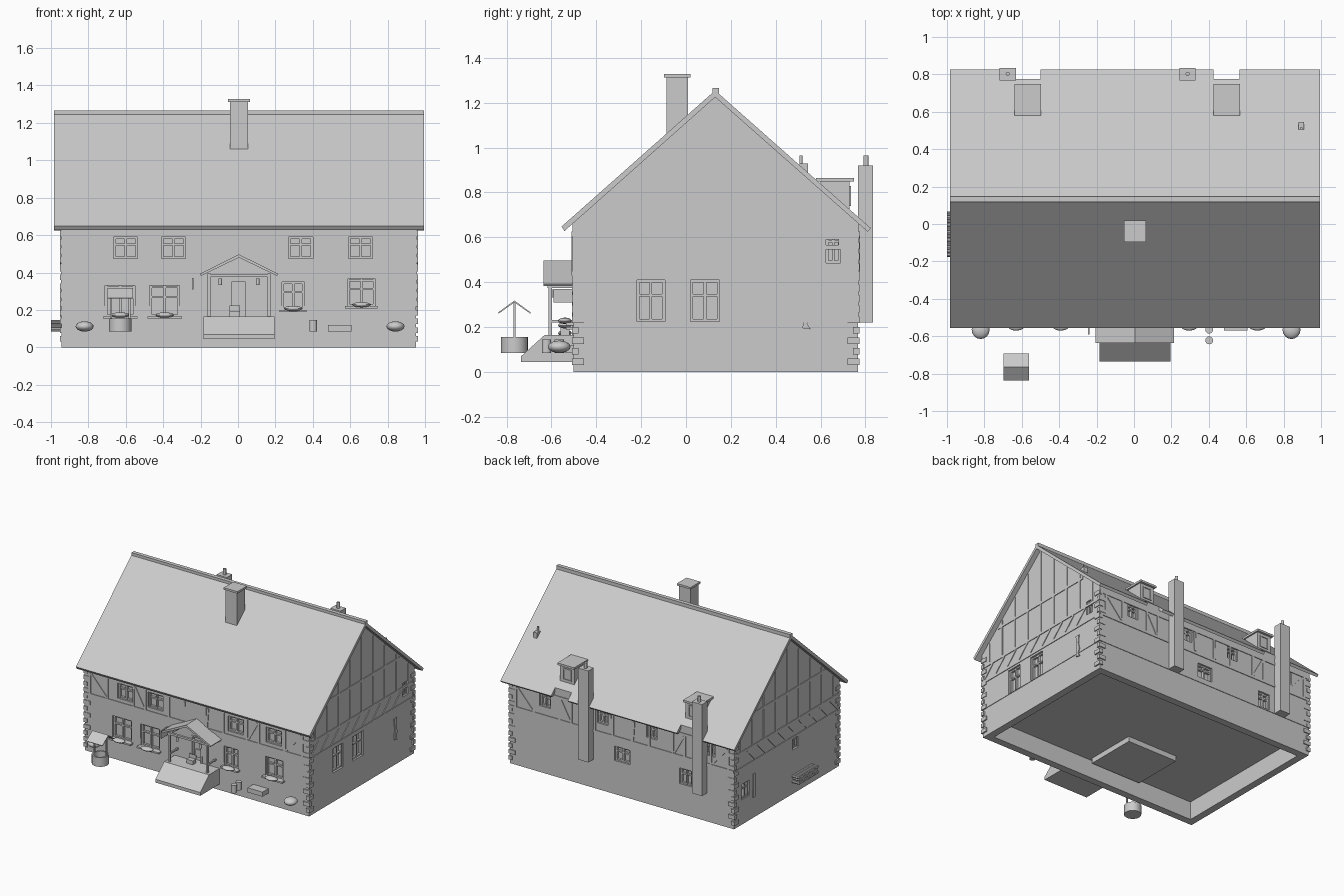
import bpy, bmesh, math
from mathutils import Vector, Matrix

cube = bpy.data.objects.get("Cube")
if cube:
    bpy.data.objects.remove(cube, do_unlink=True)

grey = bpy.data.materials.new("plain_grey")
grey.use_nodes = True
grey.diffuse_color = (0.6, 0.6, 0.6, 1)
grey.node_tree.nodes["Principled BSDF"].inputs["Base Color"].default_value = (0.6, 0.6, 0.6, 1)

X0, X1, Y0, Y1 = -0.947, 0.957, -0.505, 0.77   # outer wall faces
RIDGE = 0.13
PLINTH = 0.22

# Wall mappings: along the wall, up, outward
WALLS = {
    "front": lambda u, v, d: (u, Y0 - d, v),
    "back": lambda u, v, d: (u, Y1 + d, v),
    "right": lambda u, v, d: (X1 + d, u, v),
    "left": lambda u, v, d: (X0 - d, u, v),
}
along_x = lambda u, v, d: (d, u, v)
along_y = lambda u, v, d: (u, d, v)


def prism(bm, pts, a, b, fn):
    lo = [bm.verts.new(fn(u, v, a)) for u, v in pts]
    hi = [bm.verts.new(fn(u, v, b)) for u, v in pts]
    bm.faces.new(lo)
    bm.faces.new(hi)
    for i in range(len(pts)):
        j = (i + 1) % len(pts)
        bm.faces.new((lo[i], lo[j], hi[j], hi[i]))


def rect(bm, u0, u1, v0, v1, a, b, fn=along_y):
    prism(bm, [(u0, v0), (u1, v0), (u1, v1), (u0, v1)], a, b, fn)


def bar(bm, p, q, width, a, b, fn):
    p, q = Vector(p), Vector(q)
    n = (q - p).normalized().orthogonal() * width / 2
    prism(bm, [p + n, q + n, q - n, p - n], a, b, fn)


def make(name, bm, smooth=False):
    bmesh.ops.recalc_face_normals(bm, faces=bm.faces)
    me = bpy.data.meshes.new(name)
    bm.to_mesh(me)
    bm.free()
    ob = bpy.data.objects.new(name, me)
    bpy.context.collection.objects.link(ob)
    me.materials.append(grey)
    if smooth:
        bpy.ops.object.select_all(action='DESELECT')
        ob.select_set(True)
        bpy.context.view_layer.objects.active = ob
        bpy.ops.object.shade_smooth_by_angle(angle=math.radians(40))
    return ob


def box(name, x0, x1, y0, y1, z0, z1):
    bm = bmesh.new()
    rect(bm, x0, x1, z0, z1, y0, y1)
    return make(name, bm)


def solid(name, kind, loc, size):
    bm = bmesh.new()
    m = Matrix.Translation(loc) @ Matrix.Diagonal((*size, 1))
    if kind == "ball":
        bmesh.ops.create_uvsphere(bm, u_segments=16, v_segments=10, radius=0.5, matrix=m)
    else:
        bmesh.ops.create_cone(bm, cap_ends=True, segments=20, radius1=0.5, radius2=0.5, depth=1, matrix=m)
    return make(name, bm, True)


def cut(ob, *cutters):
    bpy.context.view_layer.objects.active = ob
    for c in cutters:
        c.hide_render = True
        mod = ob.modifiers.new("cut", 'BOOLEAN')
        mod.object, mod.operation, mod.solver = c, 'DIFFERENCE', 'EXACT'
        bpy.ops.object.modifier_apply(modifier=mod.name)


# Walls: hollow plinth and gabled upper body
inset = 0.004
plinth = box("plinth", X0 + inset, X1 - inset, Y0 + inset, Y1 - inset, 0, PLINTH)
bm = bmesh.new()
prism(bm, [(Y0, PLINTH), (Y1, PLINTH), (Y1, 0.665), (RIDGE, 1.235), (Y0, 0.665)], X0, X1, along_x)
walls = make("walls", bm)

# Windows: wall, centre, bottom, width, height
WINDOWS = [("front", u, 0.475, 0.13, 0.115) for u in (-0.6, -0.345, 0.335, 0.655)]
WINDOWS += [("front", -0.63, 0.165, 0.16, 0.165), ("front", -0.392, 0.165, 0.16, 0.165),
            ("front", 0.295, 0.2, 0.12, 0.15), ("front", 0.66, 0.22, 0.15, 0.145),
            ("right", -0.157, 0.225, 0.125, 0.185), ("right", 0.085, 0.225, 0.13, 0.185),
            ("right", 0.657, 0.485, 0.065, 0.105),
            ("left", 0.63, 0.19, 0.09, 0.12), ("left", 0.03, 0.34, 0.07, 0.1),
            ("back", 0, 0.26, 0.13, 0.11), ("back", -0.535, 0.23, 0.1, 0.12)]
WINDOWS += [("back", u, 0.51, 0.09, 0.1) for u in (0.655, 0.165, -0.25, -0.74)]
holes, frames, sills = bmesh.new(), bmesh.new(), bmesh.new()
for wall, u, v, w, h in WINDOWS:
    fn = WALLS[wall]
    a, b, top, t = u - w / 2, u + w / 2, v + h, 0.012
    rect(holes, a, b, v, top, -0.03, 0.03, fn)
    for x in (a, u - t / 2, b - t):
        rect(frames, x, x + t, v, top, -0.032, -0.012, fn)
    for z in (v, v + h * 0.6, top - t):
        rect(frames, a, b, z, z + t * 0.9, -0.032, -0.014, fn)
    if wall == "front" and v < 0.4:
        rect(sills, a - 0.012, b + 0.012, v - 0.012, v, -0.03, 0.03, fn)
        solid("window_flowers", "ball", fn(u, v + 0.008, 0.035), (0.1, 0.06, 0.028))
rect(holes, -0.045, 0.05, 0.165, 0.36, -0.03, 0.03, WALLS["front"])
make("window_frames", frames)
make("window_sills", sills)
hole_cutter = make("hole_cutter", holes)
hollow = box("hollow_cutter", X0 + 0.06, X1 - 0.06, Y0 + 0.06, Y1 - 0.06, -0.5, 0.14)
cut(plinth, hollow, hole_cutter)
cut(walls, hole_cutter)
box("cellar_block", -0.4, 0.03, -0.42, -0.02, 0.1, 0.15)

# Door with frame
bm = bmesh.new()
for x in (-0.045, 0.04):
    rect(bm, x, x + 0.01, 0.165, 0.36, -0.03, 0.004, WALLS["front"])
rect(bm, -0.045, 0.05, 0.35, 0.36, -0.03, 0.004, WALLS["front"])
rect(bm, -0.02, 0.025, 0.19, 0.25, -0.03, -0.022, WALLS["front"])
make("door_frame", bm)

# Timber framing
bm = bmesh.new()
roof_z = lambda y: 1.225 - 0.885 * abs(y - RIDGE)
P = 0.005
for wall in ("right", "left"):
    fn = WALLS[wall]
    for z in (0.435, 0.555):
        rect(bm, Y0, Y1, z - 0.01, z + 0.01, -P, P, fn)
    half = (1.225 - 0.82) / 0.885
    rect(bm, RIDGE - half, RIDGE + half, 0.79, 0.81, -P, P, fn)
    for i in range(9):
        y = -0.487 + i * 0.125
        bar(bm, (y, 0.446), (y + 0.1, 0.545), 0.016, -P, P, fn)
    for i in range(-4, 5):
        y = RIDGE + i * 0.14
        rect(bm, y - 0.009, y + 0.009, 0.56, roof_z(y) - 0.01, -P, P, fn)
for wall in ("front", "back"):
    fn = WALLS[wall]
    for z in (0.44, 0.615):
        rect(bm, X0, X1, z - 0.01, z + 0.01, -P, P, fn)
    for side in (-1, 1):
        for x in (0.08, 0.23, 0.43, 0.53, 0.75, 0.9):
            rect(bm, side * x - 0.008, side * x + 0.008, 0.45, 0.605, -P, P, fn)
        for x, y in ((0.76, 0.89), (0.44, 0.52), (0.09, 0.1)):
            bar(bm, (side * x, 0.455), (side * y, 0.6), 0.016, -P, P, fn)
make("timber_frame", bm)

# Corner stones, alternating long and short
bm = bmesh.new()
for i in range(13):
    z, long = 0.03 + i * 0.047, i % 2
    lx, ly = (0.05, 0.025) if long else (0.025, 0.05)
    for x, sx in ((X0, 1), (X1, -1)):
        for y, sy in ((Y0, 1), (Y1, -1)):
            rect(bm, x - sx * 0.006, x + sx * lx, z, z + 0.03, y - sy * 0.004, y + sy * ly)
make("corner_stones", bm)

# Bare patches of render on the end walls
bm = bmesh.new()
prism(bm, [(0.515, 0.36), (0.55, 0.36), (0.543, 0.3), (0.555, 0.25), (0.54, 0.215), (0.557, 0.19),
           (0.52, 0.195), (0.525, 0.28)], -0.002, 0.006, WALLS["right"])
rect(bm, 0.52, 0.545, 0.16, 0.34, -0.002, 0.006, WALLS["left"])
make("wall_patches", bm)

# Main roof, notched under the dormers
bm = bmesh.new()
prism(bm, [(RIDGE, 1.255), (-0.555, 0.648), (-0.542, 0.628), (RIDGE, 1.225), (0.81, 0.625), (0.825, 0.64)],
      -0.985, 0.995, along_x)
roof = make("roof", bm)
box("ridge_cap", -0.985, 0.995, 0.118, 0.148, 1.235, 1.265)
for x in (-0.569, 0.495):
    cutter = box("notch_cutter", x - 0.07, x + 0.07, 0.775, 0.9, 0.5, 0.8)
    cut(roof, cutter)
    bpy.data.objects.remove(cutter)
    box("dormer_body", x - 0.06, x + 0.06, 0.6, 0.73, 0.66, 0.85)
    box("dormer_roof", x - 0.071, x + 0.071, 0.58, 0.748, 0.848, 0.864)
    bm = bmesh.new()
    for dx in (-0.035, 0.027):
        rect(bm, x + dx, x + dx + 0.008, 0.74, 0.83, 0.728, 0.736)
    for z in (0.74, 0.822):
        rect(bm, x - 0.035, x + 0.035, z, z + 0.008, 0.728, 0.736)
    make("dormer_window", bm)
for ob in (hole_cutter, hollow):
    bpy.data.objects.remove(ob)

# Chimneys and roof vent
box("main_chimney", -0.043, 0.053, -0.088, 0.01, 1.0, 1.315)
box("main_chimney_cap", -0.053, 0.063, -0.097, 0.02, 1.313, 1.328)
for x in (-0.675, 0.287):
    box("rear_chimney", x - 0.043, x + 0.043, 0.768, 0.833, 0.22, 0.92)
    solid("chimney_pot", "drum", (x, 0.803, 0.94), (0.022, 0.022, 0.05))
box("roof_vent", 0.88, 0.91, 0.505, 0.545, 0.86, 0.93)
solid("vent_pipe", "drum", (0.895, 0.512, 0.94), (0.014, 0.014, 0.05))

# Porch: steps, posts, gabled roof, lamps and side signs
bm = bmesh.new()
prism(bm, [(-0.5, 0.045), (-0.735, 0.045), (-0.735, 0.07), (-0.63, 0.165), (-0.5, 0.165)], -0.185, 0.195, along_x)
make("porch_steps", bm)
bm = bmesh.new()
prism(bm, [(0.005, 0.497), (0.215, 0.393), (0.208, 0.382), (0.005, 0.48), (-0.198, 0.382), (-0.205, 0.393)],
      -0.635, -0.5, along_y)
make("porch_roof", bm)
box("porch_beam", -0.165, 0.175, -0.617, -0.6, 0.375, 0.39)
for s in (-1, 1):
    x = 0.005 + s * 0.16
    box("porch_post", x - 0.008, x + 0.008, -0.614, -0.598, 0.16, 0.395)
    box("porch_side_beam", x - 0.008, x + 0.008, -0.614, -0.5, 0.375, 0.39)
    box("porch_side_rail", x - 0.006, x + 0.006, -0.606, -0.5, 0.22, 0.232)
    solid("porch_lamp", "drum", (0.005 + s * 0.1, -0.6, 0.35), (0.018, 0.018, 0.035))
box("hanging_sign", -0.245, -0.237, -0.59, -0.5, 0.31, 0.37)
box("porch_seat", -0.045, 0.01, -0.56, -0.52, 0.165, 0.195)
box("porch_seat_back", -0.045, 0.01, -0.525, -0.518, 0.19, 0.225)

# Well with a small roof
wx, wy = -0.63, -0.765
bm = bmesh.new()
ring = lambda r, z: [bm.verts.new((wx + r * math.cos(i * math.tau / 24), wy + r * math.sin(i * math.tau / 24), z))
                     for i in range(24)]
loops = [ring(0.06, 0.085), ring(0.06, 0.155), ring(0.047, 0.155), ring(0.047, 0.1)]
for a, b in zip(loops, loops[1:]):
    for i in range(24):
        bm.faces.new((a[i - 1], a[i], b[i], b[i - 1]))
bm.faces.new(loops[0])
bm.faces.new(loops[-1])
make("well", bm, True)
for s in (-1, 1):
    box("well_post", wx + s * 0.05 - 0.005, wx + s * 0.05 + 0.005, wy - 0.005, wy + 0.005, 0.1, 0.31)
bm = bmesh.new()
prism(bm, [(wy, 0.318), (wy + 0.073, 0.265), (wy + 0.07, 0.26), (wy, 0.31), (wy - 0.07, 0.26), (wy - 0.073, 0.265)],
      wx - 0.068, wx + 0.068, along_x)
make("well_roof", bm)

# Garden items: bushes, barrels, trough, firewood
for x in (-0.82, 0.842):
    solid("bush", "ball", (x, -0.565, 0.112), (0.096, 0.1, 0.055))
for y in (-0.565, -0.622):
    solid("barrel", "drum", (0.402, y, 0.115), (0.042, 0.042, 0.06))
box("trough", 0.48, 0.607, -0.57, -0.5, 0.085, 0.12)
bm = bmesh.new()
for row in range(3):
    for i in range(12 - row % 2):
        y = -0.165 + i * 0.02 + (row % 2) * 0.01
        m = Matrix.Translation((-0.97, y, 0.095 + row * 0.021)) @ Matrix.Rotation(math.pi / 2, 4, 'Y')
        bmesh.ops.create_cone(bm, cap_ends=True, segments=8, radius1=0.0105, radius2=0.0105, depth=0.06, matrix=m)
make("firewood", bm)
